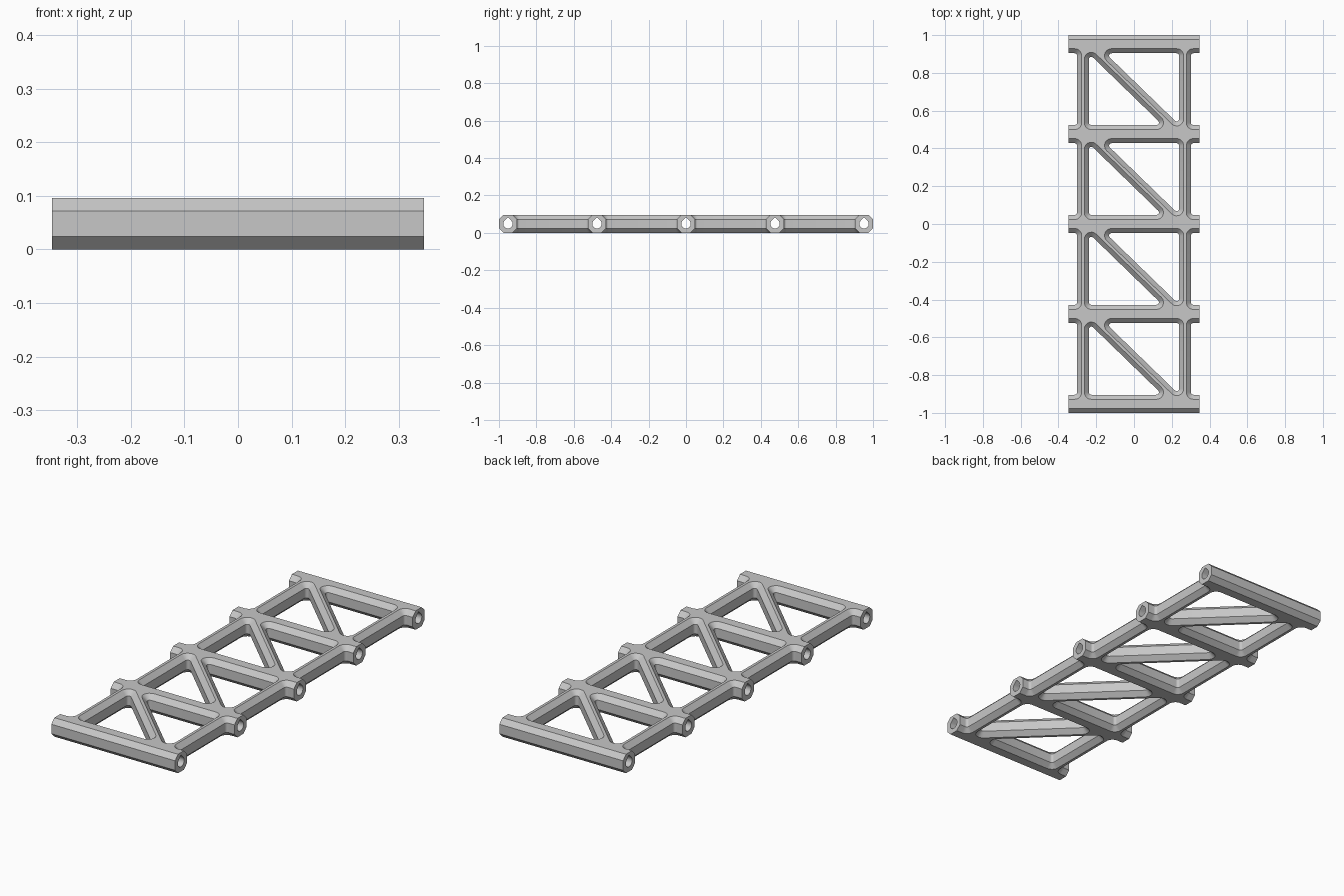
import bpy, bmesh, math
from mathutils import Vector

if "Cube" in bpy.data.objects:
    bpy.data.objects.remove(bpy.data.objects["Cube"])

PITCH, BAR, RAIL_X, RAIL = 0.476, 0.048, 0.27, 0.031   # spacing and half widths
HALF_X, HEIGHT, CHAMFER = 0.347, 0.096, 0.024
FILLET = 0.037                                        # corner radius at the flat faces
SLOPE = 0.97                                          # steepness of the braces


def rounded(corners, r, steps=7):
    """Round every corner of a convex outline."""
    pts = []
    for i, c in enumerate(corners):
        a = (corners[i - 1] - c).normalized()
        b = (corners[(i + 1) % len(corners)] - c).normalized()
        half = a.angle(b) / 2
        centre = c + (a + b).normalized() * r / math.sin(half)
        start = (c + a * r / math.tan(half) - centre).normalized()
        end = (c + b * r / math.tan(half) - centre).normalized()
        pts += [centre + start.slerp(end, k / steps) * r for k in range(steps + 1)]
    return pts


def add_outline(curve, pts):
    spline = curve.splines.new("POLY")
    spline.points.add(len(pts) - 1)
    for p, co in zip(spline.points, pts):
        p.co = (co.x, co.y, 0, 1)
    spline.use_cyclic_u = True


def rect(x0, x1, y0, y1):
    return [Vector(p) for p in ((x0, y0), (x1, y0), (x1, y1), (x0, y1))]


# Plate outline with windows; the bevel makes the chamfers
curve = bpy.data.curves.new("frame_outline", "CURVE")
curve.dimensions, curve.fill_mode = "2D", "BOTH"
curve.extrude, curve.bevel_depth = HEIGHT / 2 - CHAMFER, CHAMFER
curve.bevel_resolution = 0
end_y = 2 * PITCH + BAR - CHAMFER
add_outline(curve, rect(-0.6, 0.6, -end_y, end_y))

win_x = RAIL_X - RAIL + CHAMFER
win_y = PITCH / 2 - BAR + CHAMFER
brace = (RAIL - CHAMFER) * math.hypot(1, SLOPE)       # vertical half width of a brace
for cell in range(4):
    mid = Vector((0, (cell - 1.5) * PITCH))
    # Two triangular windows, one on each side of the brace
    tri = [Vector((win_x, win_y)), Vector(((brace - win_y) / SLOPE, win_y)),
           Vector((win_x, brace - SLOPE * win_x))]
    for s in (1, -1):
        add_outline(curve, [mid + p * s for p in rounded(tri, FILLET)])
    # Outer notches between the bar ends
    notch = rounded(rect(RAIL_X + RAIL - CHAMFER, 0.5, -win_y, win_y), FILLET)
    for s in (1, -1):
        add_outline(curve, [mid + p * s for p in notch])

outline = bpy.data.objects.new("frame_outline", curve)
bpy.context.collection.objects.link(outline)
deps = bpy.context.evaluated_depsgraph_get()
mesh = bpy.data.meshes.new_from_object(outline.evaluated_get(deps))
mesh.name = "truss_frame"
bpy.data.objects.remove(outline)

# Trim the bar ends flat and cap them
bm = bmesh.new()
bm.from_mesh(mesh)
bmesh.ops.remove_doubles(bm, verts=bm.verts, dist=0.0002)
for s in (1, -1):
    bmesh.ops.bisect_plane(bm, geom=bm.verts[:] + bm.edges[:] + bm.faces[:], dist=1e-6,
                           plane_co=(s * HALF_X, 0, 0), plane_no=(s, 0, 0), clear_outer=True)
bmesh.ops.holes_fill(bm, edges=[e for e in bm.edges if e.is_boundary], sides=0)
bmesh.ops.translate(bm, verts=bm.verts, vec=(0, 0, HEIGHT / 2))
bmesh.ops.recalc_face_normals(bm, faces=bm.faces)
bm.to_mesh(mesh)
bm.free()
frame = bpy.data.objects.new("truss_frame", mesh)
bpy.context.collection.objects.link(frame)

# Teardrop bores along every bar
bm = bmesh.new()
R = 0.025
for i in range(-2, 3):
    arc = [math.radians(135 + 270 * k / 18) for k in range(19)]
    section = [(R * math.cos(a), R * math.sin(a)) for a in arc] + [(0, R * math.sqrt(2))]
    face = bm.faces.new([bm.verts.new((-0.5, i * PITCH + y, HEIGHT / 2 + z)) for y, z in section])
    new = bmesh.ops.extrude_face_region(bm, geom=[face])["geom"]
    bmesh.ops.translate(bm, verts=[v for v in new if isinstance(v, bmesh.types.BMVert)], vec=(1, 0, 0))
bmesh.ops.recalc_face_normals(bm, faces=bm.faces)
cut_mesh = bpy.data.meshes.new("bore_cutter")
bm.to_mesh(cut_mesh)
bm.free()
cutter = bpy.data.objects.new("bore_cutter", cut_mesh)
bpy.context.collection.objects.link(cutter)
cutter.hide_render = True

GREY = (0.57, 0.57, 0.57, 1)
grey = bpy.data.materials.new("plain grey")
grey.use_nodes = True
grey.diffuse_color = GREY
grey.node_tree.nodes["Principled BSDF"].inputs["Base Color"].default_value = GREY
for m in (mesh, cut_mesh):
    m.materials.clear()
    m.materials.append(grey)

mod = frame.modifiers.new("bores", "BOOLEAN")
mod.operation, mod.solver, mod.object = "DIFFERENCE", "EXACT", cutter
bpy.context.view_layer.objects.active = frame
frame.select_set(True)
bpy.ops.object.modifier_apply(modifier=mod.name)
bpy.data.objects.remove(cutter)
bpy.ops.object.shade_smooth_by_angle(angle=math.radians(30))
